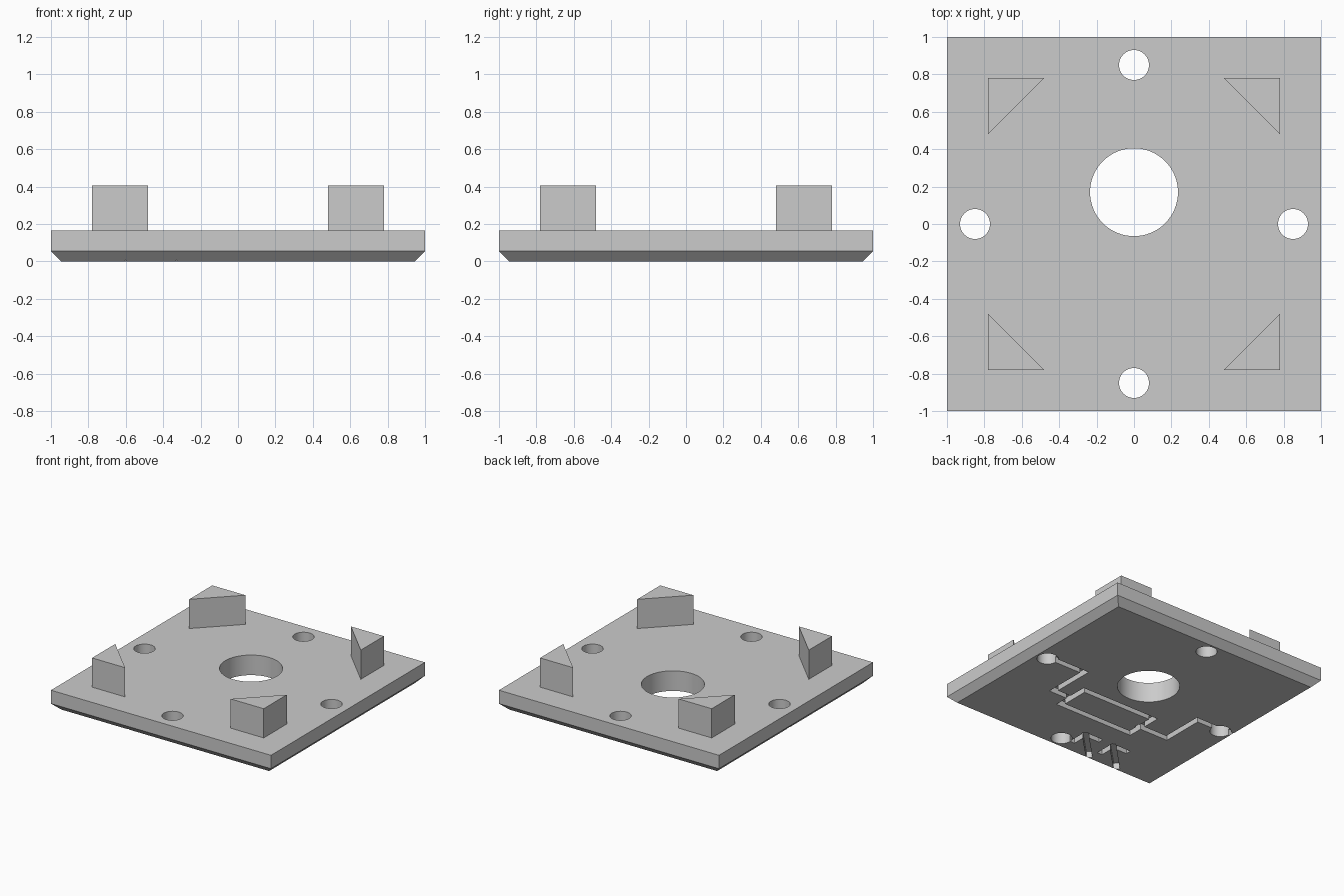
import bpy, bmesh, math
from mathutils import Vector

if "Cube" in bpy.data.objects:
    bpy.data.objects.remove(bpy.data.objects["Cube"])

grey = bpy.data.materials.new("light grey")
grey.diffuse_color = (0.6, 0.6, 0.6, 1)
grey.use_nodes = True
grey.node_tree.nodes["Principled BSDF"].inputs["Base Color"].default_value = grey.diffuse_color


def loft(name, rings):
    """Closed solid through matching rings of 3D points, bottom to top."""
    bm = bmesh.new()
    loops = [[bm.verts.new(p) for p in ring] for ring in rings]
    n = len(rings[0])
    bm.faces.new(loops[0][::-1])
    bm.faces.new(loops[-1])
    for a, b in zip(loops, loops[1:]):
        for i in range(n):
            j = (i + 1) % n
            bm.faces.new((a[i], a[j], b[j], b[i]))
    bmesh.ops.recalc_face_normals(bm, faces=bm.faces)
    mesh = bpy.data.meshes.new(name)
    bm.to_mesh(mesh)
    bm.free()
    mesh.materials.append(grey)
    obj = bpy.data.objects.new(name, mesh)
    bpy.context.collection.objects.link(obj)
    return obj


def prism(name, outline, z0, z1):
    return loft(name, [[(x, y, z) for x, y in outline] for z in (z0, z1)])


def circle(x, y, r, n=64):
    return [(x + r * math.cos(i * math.tau / n), y + r * math.sin(i * math.tau / n))
            for i in range(n)]


def square(r, z):
    return [(-r, -r, z), (r, -r, z), (r, r, z), (-r, r, z)]


# Plate with a chamfered lower rim
plate = loft("plate", [square(0.945, 0), square(1, 0.055), square(1, 0.165)])

# Centre opening and four screw holes
cutters = [prism("hole_cutter", circle(x, y, r), -0.2, 0.4)
           for x, y, r in [(0, 0.17, 0.235), (0.85, 0, 0.08), (-0.85, 0, 0.08),
                           (0, 0.85, 0.08), (0, -0.85, 0.08)]]

# Engraved circuit symbol on the underside
WIDTH, DEPTH = 0.046, 0.05


def groove(*points):
    """Straight square-ended channels along a path."""
    h = WIDTH / 2
    for a, b in zip(points, points[1:]):
        a, b = Vector(a), Vector(b)
        d = (b - a).normalized() * h
        s = Vector((-d.y, d.x))
        cutters.append(prism("groove_cutter",
                             [a - d - s, b + d - s, b + d + s, a - d + s], -0.1, DEPTH))


groove((0.85, 0.02), (0.505, 0.02), (0.505, -0.34), (0.335, -0.34))      # right lead
groove((-0.335, -0.34), (-0.605, -0.34), (-0.605, 0.02), (-0.95, 0.02))  # left lead
groove((0.335, -0.185), (-0.345, -0.185), (-0.345, -0.46),
       (0.335, -0.46), (0.335, -0.185))                                  # symbol body
for x in (-0.1, -0.37):                                                  # two arrows
    groove((x - 0.13, -0.69), (x, -0.69), (x, -0.82))
    groove((x - 0.23, -0.92), (x, -0.69))

for cutter in cutters:
    cutter.hide_render = True
    mod = plate.modifiers.new("cut", 'BOOLEAN')
    mod.operation = 'DIFFERENCE'
    mod.solver = 'EXACT'
    mod.object = cutter
cut_mesh = bpy.data.meshes.new_from_object(
    plate.evaluated_get(bpy.context.evaluated_depsgraph_get()))
plate.modifiers.clear()
plate.data = cut_mesh
for cutter in cutters:
    bpy.data.objects.remove(cutter)

bpy.context.view_layer.objects.active = plate
plate.select_set(True)
bpy.ops.object.shade_smooth_by_angle(angle=math.radians(30))

# Triangular corner posts, right angle facing outwards
for sx, sy, where in [(1, 1, "back_right"), (-1, 1, "back_left"),
                      (1, -1, "front_right"), (-1, -1, "front_left")]:
    prism("corner_post_" + where,
          [(0.78 * sx, 0.78 * sy), (0.48 * sx, 0.78 * sy), (0.78 * sx, 0.48 * sy)],
          0.165, 0.405)
